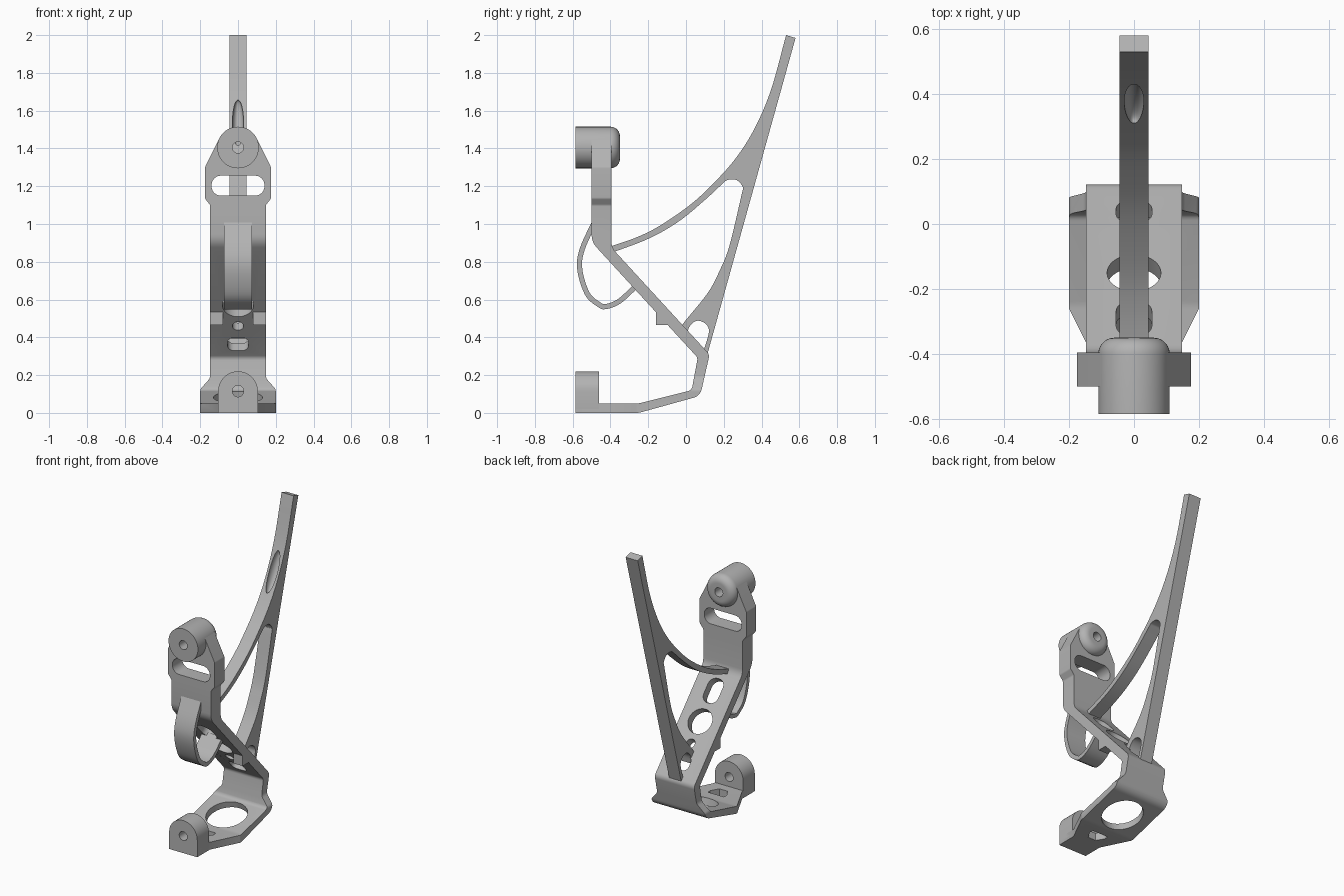
import bpy, bmesh, math
from mathutils import Matrix, Vector

cube = bpy.data.objects.get("Cube")
if cube:
    bpy.data.objects.remove(cube, do_unlink=True)

grey = bpy.data.materials.new("mid grey")
grey.use_nodes = True
COLOUR = (0.45, 0.45, 0.45, 1)
grey.diffuse_color = COLOUR
grey.node_tree.nodes["Principled BSDF"].inputs["Base Color"].default_value = COLOUR


def rounded(corners):
    """Polygon from (a, b, radius) corners, each replaced by a tangent arc."""
    out = []
    for i, (a, b, r) in enumerate(corners):
        p = Vector((a, b))
        if r == 0:
            out.append(p)
            continue
        u = (Vector(corners[i - 1][:2]) - p).normalized()
        v = (Vector(corners[(i + 1) % len(corners)][:2]) - p).normalized()
        half = u.angle(v) / 2
        centre = p + (u + v).normalized() * r / math.sin(half)
        start = p + u * r / math.tan(half) - centre
        sweep = start.angle_signed(p + v * r / math.tan(half) - centre)
        steps = max(3, int(abs(sweep) / 0.17))
        for k in range(steps + 1):
            out.append(centre + Matrix.Rotation(-sweep * k / steps, 2) @ start)
    return out


def smooth(points, steps=6):
    """Smooth open curve through the points."""
    p = [Vector(q) for q in points]
    p = [2 * p[0] - p[1]] + p + [2 * p[-1] - p[-2]]
    out = []
    for a, b, c, d in zip(p, p[1:], p[2:], p[3:]):
        for k in range(steps):
            t = k / steps
            out.append((2 * b + (c - a) * t + (2 * a - 5 * b + 4 * c - d) * t ** 2
                        + (3 * b - a - 3 * c + d) * t ** 3) / 2)
    return out + [p[-2]]


def circle(r, a=0, b=0, n=40):
    return [(a + r * math.cos(math.tau * k / n), b + r * math.sin(math.tau * k / n)) for k in range(n)]


def box_slot(a, b0, b1, r):
    return rounded([(-a, b0, r), (a, b0, r), (a, b1, r), (-a, b1, r)])


def finish(name, bm):
    bmesh.ops.recalc_face_normals(bm, faces=bm.faces)
    mesh = bpy.data.meshes.new(name)
    bm.to_mesh(mesh)
    bm.free()
    mesh.materials.append(grey)
    obj = bpy.data.objects.new(name, mesh)
    bpy.context.collection.objects.link(obj)
    return obj


def prism(name, points, axis, lo, hi, matrix=None):
    """Extrude a flat outline along the given axis."""
    place = {"x": lambda a, b, d: (d, a, b),
             "y": lambda a, b, d: (a, d, b),
             "z": lambda a, b, d: (a, b, d)}[axis]
    bm = bmesh.new()
    rings = [[bm.verts.new(place(a, b, d)) for a, b in points] for d in (lo, hi)]
    for ring in rings:
        bm.faces.new(ring)
    n = len(points)
    for i in range(n):
        j = (i + 1) % n
        bm.faces.new((rings[0][i], rings[0][j], rings[1][j], rings[1][i]))
    if matrix:
        bm.transform(matrix)
    return finish(name, bm)


def apply(obj, mod):
    bpy.context.view_layer.objects.active = obj
    bpy.ops.object.modifier_apply(modifier=mod.name)


def combine(obj, cutter, operation="DIFFERENCE"):
    mod = obj.modifiers.new("shape", "BOOLEAN")
    mod.operation, mod.object, mod.solver = operation, cutter, "EXACT"
    apply(obj, mod)
    bpy.data.objects.remove(cutter, do_unlink=True)


# Bent bracket: side profile trimmed by the front outline
side = rounded([(-.395, 1.5, 0), (-.395, .876, .08), (.125, .309, .04), (.075, .09, .06),
                (-.25, 0, .1), (-.585, 0, 0), (-.585, .05, 0), (-.25, .05, .1),
                (.03, .12, .03), (.062, .292, .03), (-.097, .465, 0), (-.16, .465, 0),
                (-.16, .534, 0), (-.5, .905, .1), (-.5, 1.5, 0)])
bracket = prism("bracket", side, "x", -.25, .25)
half = [(.2, -.05, 0), (.2, .125, .03), (.147, .185, .04), (.147, 1.1, .02),
        (.175, 1.135, .02), (.175, 1.3, .02), (.1, 1.45, 0)]
front = rounded(half + [(-a, b, r) for a, b, r in reversed(half)])
combine(bracket, prism("trim", front, "y", -1, 1), "INTERSECT")

# Foot corners tapering to the front
for s in (-1, 1):
    wedge = [(s * .2, -.26), (s * .3, -.06), (s * .3, -.7), (s * .105, -.7), (s * .105, -.45)]
    combine(bracket, prism("wedge", wedge, "z", -.1, .35))

# Holes through the sloping web, measured along its upper face
web = Matrix.Translation((0, -.38, .86)) @ Matrix.Rotation(math.atan2(-.737, .676), 4, "X")
for outline in (box_slot(.055, .05, .215, .05), circle(.083, 0, .34),
                circle(.03, 0, .49), box_slot(.055, .573, .667, .035)):
    combine(bracket, prism("hole", outline, "z", -.16, .1, web))
# Gap between the two stop tabs below the web
combine(bracket, prism("gap", [(-.08, .2), (.08, .2), (.08, .55), (-.08, .55)], "z", -.2, -.058, web))

# Foot openings, head slot and bolt hole
tilt = Matrix.Translation((0, -.115, .06)) @ Matrix.Rotation(math.atan2(.07, .27), 4, "X")
combine(bracket, prism("hole", circle(.13), "z", -.15, .15, tilt))
combine(bracket, prism("hole", [(-.03, -.4), (.03, -.4), (.06, -.35), (.06, -.32),
                                (-.06, -.32), (-.06, -.35)], "z", -.1, .1))
combine(bracket, prism("hole", box_slot(.14, 1.15, 1.256, .05), "y", -.7, -.3))
combine(bracket, prism("hole", circle(.03, 0, 1.405), "y", -.7, -.3))

# Foot boss
foot_boss = prism("foot_boss", rounded([(-.105, 0, .02), (.105, 0, .02), (.105, .22, .104),
                                        (-.105, .22, .104)]), "y", -.585, -.46)
combine(foot_boss, prism("hole", circle(.03, 0, .115), "y", -.7, -.3))

# Head boss: turned sleeve with a rounded back end
bm = bmesh.new()
sleeve = rounded([(.03, -.585, 0), (.11, -.585, 0), (.11, -.35, .05), (.03, -.35, 0)])
ring = [bm.verts.new((r, y, 1.405)) for r, y in sleeve]
edges = [bm.edges.new((ring[i - 1], ring[i])) for i in range(len(ring))]
bmesh.ops.spin(bm, geom=ring + edges, cent=(0, 0, 1.405), axis=(0, 1, 0),
               angle=math.tau, steps=48, use_merge=True)
bmesh.ops.remove_doubles(bm, verts=bm.verts, dist=1e-4)
head_boss = finish("head_boss", bm)

# Mast with its curved arm
inner = smooth([(.53, 2), (.45, 1.71), (.36, 1.5), (.257, 1.34), (.135, 1.205), (.02, 1.1),
                (-.14, .99), (-.27, .926), (-.42, .875)])
mast = prism("mast", [(.58, 1.985)] + inner + [(-.4, .85), (.085, .3), (.113, .31)], "x", -.045, .045)
window = smooth([(-.42, .842), (-.38, .853), (-.19, .926), (-.035, 1.016), (.1, 1.127),
                 (.19, 1.21), (.22, 1.233), (.267, 1.233), (.3, 1.196), (.293, 1.15),
                 (.23, .885), (.18, .757), (.115, .635), (-.01, .48)])
combine(mast, prism("window", window + [Vector((-.06, .4))], "x", -.1, .1))
small = smooth([(0, .38), (.015, .45), (.055, .487), (.1, .475), (.12, .445), (.118, .41), (.095, .335)])
combine(mast, prism("window", small + [Vector((.07, .25))], "x", -.1, .1))

# Shallow scoop in the front of the mast
bm = bmesh.new()
bmesh.ops.create_uvsphere(bm, u_segments=32, v_segments=24, radius=1)
bm.transform(Matrix.Translation((0, .38, 1.53)) @ Matrix.Rotation(-.46, 4, "X")
             @ Matrix.Diagonal((.03, .04, .14, 1)))
combine(mast, finish("scoop", bm))

# Spring loop: flat strip following a curve
path = smooth([(-.48, 1.02), (-.55, .865), (-.562, .757), (-.522, .63), (-.46, .573),
               (-.425, .563), (-.355, .59), (-.26, .675)])
left, right = [], []
for i, p in enumerate(path):
    d = (path[min(i + 1, len(path) - 1)] - path[max(i - 1, 0)]).normalized() * .0135
    left.append(p + Vector((-d.y, d.x)))
    right.append(p - Vector((-d.y, d.x)))
loop = prism("spring_loop", left + right[::-1], "x", -.073, .073)

# Smooth curved faces, keep edges sharp
bpy.ops.object.select_all(action="DESELECT")
for obj in (bracket, foot_boss, head_boss, mast, loop):
    obj.select_set(True)
bpy.context.view_layer.objects.active = bracket
bpy.ops.object.shade_smooth_by_angle(angle=math.radians(30))
